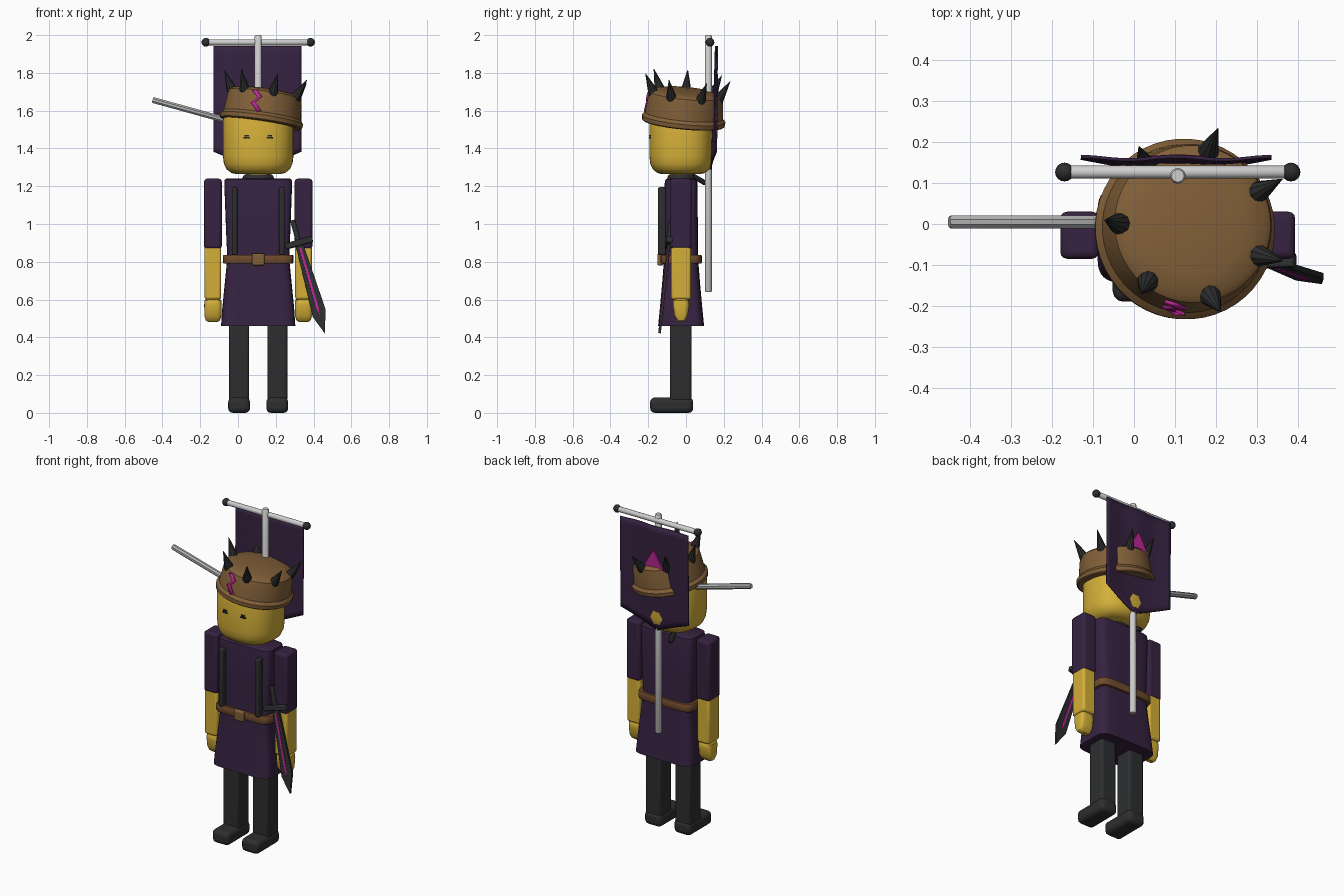
import bpy, bmesh
from math import sin, cos, pi, radians, sqrt, copysign
from mathutils import Matrix, Vector

cube = bpy.data.objects.get("Cube")
if cube:
    bpy.data.objects.remove(cube, do_unlink=True)

CX, CY = 0.107, -0.026      # body axis
parts = []


def material(name, r, g, b):
    m = bpy.data.materials.new(name)
    m.use_nodes = True
    m.diffuse_color = (r, g, b, 1)
    m.node_tree.nodes["Principled BSDF"].inputs["Base Color"].default_value = (r, g, b, 1)
    return m


PURPLE = material("dark purple cloth", 0.037, 0.016, 0.052)
YELLOW = material("yellow skin", 0.66, 0.43, 0.04)
BROWN = material("brown leather", 0.22, 0.115, 0.04)
BELT = material("belt brown", 0.16, 0.07, 0.025)
BLACK = material("charcoal", 0.026, 0.027, 0.028)
GREY = material("light metal", 0.62, 0.62, 0.62)
STEEL = material("dull metal", 0.45, 0.45, 0.45)
MAGENTA = material("magenta", 0.5, 0.02, 0.31)


def finish(name, bm, mat, matrix=None):
    bmesh.ops.recalc_face_normals(bm, faces=bm.faces)
    if matrix:
        bm.transform(matrix)
    mesh = bpy.data.meshes.new(name)
    bm.to_mesh(mesh)
    bm.free()
    mesh.materials.append(mat)
    ob = bpy.data.objects.new(name, mesh)
    bpy.context.collection.objects.link(ob)
    parts.append(ob)
    return ob


def loft(name, mat, sections, power=2.0, sides=32, matrix=None):
    """Stack of superellipse sections (z, half x, half y), capped at both ends."""
    bm = bmesh.new()
    rings = []
    for z, hx, hy in sections:
        ring = []
        for i in range(sides):
            a = 2 * pi * (i + 0.5) / sides
            x = copysign(abs(cos(a)) ** (2 / power), cos(a))
            y = copysign(abs(sin(a)) ** (2 / power), sin(a))
            ring.append(bm.verts.new((x * hx, y * hy, z)))
        rings.append(ring)
    for low, high in zip(rings, rings[1:]):
        for i in range(sides):
            j = (i + 1) % sides
            bm.faces.new((low[i], low[j], high[j], high[i]))
    bm.faces.new(rings[0])
    bm.faces.new(rings[-1])
    return finish(name, bm, mat, matrix)


def box(name, mat, lo, hi, bevel=0.0, matrix=None):
    bm = bmesh.new()
    bmesh.ops.create_cube(bm, size=1)
    lo, hi = Vector(lo), Vector(hi)
    bm.transform(Matrix.Translation((lo + hi) / 2) @ Matrix.Diagonal((*(hi - lo), 1)))
    ob = finish(name, bm, mat, matrix)
    if bevel:
        mod = ob.modifiers.new("rounding", "BEVEL")
        mod.width, mod.segments = bevel, 3
    return ob


def along(a, b):
    a, b = Vector(a), Vector(b)
    return Matrix.Translation(a) @ (b - a).to_track_quat("Z", "Y").to_matrix().to_4x4()


def rod(name, mat, a, b, r, sides=16):
    length = (Vector(b) - Vector(a)).length
    return loft(name, mat, [(0, r * 0.8, r * 0.8), (0.006, r, r), (length - 0.006, r, r),
                            (length, r * 0.8, r * 0.8)], sides=sides, matrix=along(a, b))


def plate(name, mat, outline, thick, matrix):
    """Flat outline in x/z, extruded along y about the middle."""
    bm = bmesh.new()
    face = bm.faces.new([bm.verts.new((x, -thick / 2, z)) for x, z in outline])
    new = bmesh.ops.extrude_face_region(bm, geom=[face])["geom"]
    bmesh.ops.translate(bm, vec=(0, thick, 0), verts=[v for v in new if isinstance(v, bmesh.types.BMVert)])
    return finish(name, bm, mat, matrix)


body = Matrix.Translation((CX, CY, 0))

# Legs, feet, arms and straps on both sides
for side, s in (("right", -1), ("left", 1)):
    x = CX + s * 0.101
    box(side + "_foot", BLACK, (x - 0.058, -0.19, 0), (x + 0.058, 0.038, 0.082), 0.025)
    box(side + "_leg", BLACK, (x - 0.053, -0.085, 0.06), (x + 0.053, 0.03, 0.62), 0.014)
    x = CX + s * 0.24
    box(side + "_sleeve", PURPLE, (x - 0.047, -0.085, 0.868), (x + 0.047, 0.03, 1.24), 0.016)
    box(side + "_forearm", YELLOW, (x - 0.044, -0.08, 0.6), (x + 0.044, 0.026, 0.885), 0.014)
    loft(side + "_hand", YELLOW, [(0.482, 0.026, 0.012), (0.49, 0.038, 0.022), (0.515, 0.045, 0.036),
                                  (0.57, 0.046, 0.044), (0.595, 0.045, 0.042), (0.605, 0.036, 0.034)],
         power=4, matrix=Matrix.Translation((x, CY, 0)))
    x = CX + s * 0.125
    box(side + "_strap", BLACK, (x - 0.015, -0.149, 0.835), (x + 0.015, -0.105, 1.195), 0.01)

# Tunic with flared skirt, belt and buckle
loft("tunic", PURPLE, [(0.46, 0.197, 0.122), (0.55, 0.191, 0.113), (0.68, 0.178, 0.101),
                       (0.82, 0.164, 0.09), (0.95, 0.17, 0.089), (1.215, 0.18, 0.087),
                       (1.235, 0.177, 0.083), (1.242, 0.166, 0.072)], power=6, matrix=body)
loft("belt", BELT, [(0.79, 0.183, 0.106), (0.797, 0.187, 0.11), (0.83, 0.187, 0.11),
                    (0.837, 0.183, 0.106)], power=6, matrix=body)
box("belt_buckle", BROWN, (CX - 0.033, -0.152, 0.781), (CX + 0.033, -0.12, 0.843), 0.008)

# Neck, collar and the small hilt behind it
loft("neck", YELLOW, [(1.2, 0.065, 0.06), (1.29, 0.065, 0.06)], matrix=body)
loft("collar", BLACK, [(1.235, 0.085, 0.075), (1.25, 0.082, 0.072), (1.262, 0.072, 0.064)], matrix=body)
rod("back_hilt", BLACK, (0.06, 0.01, 1.27), (0.035, 0.105, 1.215), 0.014, 8)

# Head and eyes
loft("head", YELLOW, [(1.264, 0.115, 0.1), (1.27, 0.142, 0.126), (1.29, 0.168, 0.15),
                      (1.32, 0.182, 0.164), (1.36, 0.187, 0.168), (1.55, 0.187, 0.168),
                      (1.6, 0.175, 0.155), (1.63, 0.13, 0.115)], power=2.4, sides=48, matrix=body)
for side, s in (("right", -1), ("left", 1)):
    x = CX + s * 0.061
    for dz in (0, 0.012):
        box(side + "_eye", BLACK, (x - 0.017 + dz / 2, -0.196, 1.452 + dz),
            (x + 0.017 - dz / 2, -0.188, 1.46 + dz))

# Tilted cap with its brim, ring of spikes and zigzag mark
cap = (Matrix.Translation((0.121, -0.015, 1.53)) @ Matrix.Rotation(radians(8.2), 4, "Y")
       @ Matrix.Rotation(radians(-5.5), 4, "X"))
cap_profile = [(0, 0.212), (0.006, 0.22), (0.028, 0.222), (0.038, 0.214), (0.045, 0.207),
               (0.14, 0.198), (0.158, 0.193), (0.17, 0.178), (0.18, 0.13), (0.186, 0.05)]
loft("cap", BROWN, [(z, r, r) for z, r in cap_profile], sides=48, matrix=cap)
for k in range(7):
    a = pi + k * 2 * pi / 7
    base = (0.158 * cos(a), 0.158 * sin(a), 0.118)
    tip = (0.23 * cos(a), 0.23 * sin(a), 0.255)
    loft("cap_spike", BLACK, [(0, 0.012, 0.012), (0.015, 0.024, 0.024), (0.045, 0.028, 0.028),
                              (0.075, 0.021, 0.021), (0.156, 0.0015, 0.0015)],
         sides=10, matrix=cap @ along(base, tip))
bm = bmesh.new()
rows = []
for x, z in ((-0.06, 0.155), (-0.026, 0.122), (-0.056, 0.088), (-0.018, 0.045)):
    rows.append([bm.verts.new((x + d, -sqrt((0.213 - 0.07 * z) ** 2 - (x + d) ** 2), z + e))
                 for d, e in ((-0.011, -0.004), (0.011, 0.004))])
for p, q in zip(rows, rows[1:]):
    bm.faces.new((p[0], p[1], q[1], q[0]))
mark = finish("cap_zigzag", bm, MAGENTA, cap)
mod = mark.modifiers.new("thickness", "SOLIDIFY")
mod.thickness, mod.offset = 0.009, 0

# Rod stuck into the side of the head
rod("side_rod", STEEL, (-0.452, 0.005, 1.657), (0.0, 0.005, 1.532), 0.017, 8)

# Banner pole and crossbar with dark knobs
rod("banner_pole", GREY, (CX, 0.118, 0.64), (CX, 0.118, 2.0), 0.019)
rod("banner_crossbar", GREY, (-0.17, 0.127, 1.962), (0.384, 0.127, 1.962), 0.016)
for x in (-0.17, 0.384):
    bm = bmesh.new()
    bmesh.ops.create_uvsphere(bm, u_segments=16, v_segments=10, radius=0.023)
    finish("crossbar_knob", bm, BLACK, Matrix.Translation((x, 0.127, 1.962)))

# Hanging cloth, sagging inward toward its pointed lower edge
bm = bmesh.new()
bmesh.ops.create_grid(bm, x_segments=24, y_segments=16, size=0.5)
for v in bm.verts:
    u, t = v.co.x * 2, 0.5 - v.co.y
    drop = 0.56 + 0.1 * (1 - abs(u))
    y = 0.161 - 0.029 * t * cos(u * pi / 2) + 0.004 * cos(u * 2 * pi) * (1 - t)
    v.co = (0.103 + u * 0.233, y, 1.943 - t * drop)
cloth = finish("banner_cloth", bm, PURPLE)
mod = cloth.modifiers.new("thickness", "SOLIDIFY")
mod.thickness, mod.offset = 0.008, 0
plate("banner_diamond", MAGENTA, [(0, 0.12), (-0.07, 0), (0, -0.13), (0.07, 0)], 0.009,
      Matrix.Translation((CX, 0.162, 1.675)) @ Matrix.Rotation(radians(-2), 4, "X"))

# Sword hanging at the left hip
sword = (Matrix.Translation((0.322, -0.09, 0.9)) @ Matrix.Rotation(radians(-6), 4, "X")
         @ Matrix.Rotation(radians(-15.5), 4, "Y"))
plate("sword_blade", BLACK, [(-0.02, 0), (0.02, 0), (0.042, -0.38), (0.004, -0.5), (-0.034, -0.4)],
      0.014, sword)
plate("sword_stripe", MAGENTA, [(-0.006, -0.03), (0.006, -0.03), (0.009, -0.36), (0.003, -0.4),
                                (-0.004, -0.36)], 0.02, sword)
box("sword_guard", BLACK, (-0.075, -0.018, -0.016), (0.075, 0.018, 0.016), 0.006, sword)
box("sword_grip", BLACK, (-0.013, -0.013, 0.01), (0.013, 0.013, 0.125), 0.005, sword)

# Smooth shading with sharp edges kept
bpy.ops.object.select_all(action="DESELECT")
for ob in parts:
    ob.select_set(True)
bpy.context.view_layer.objects.active = parts[0]
bpy.ops.object.shade_smooth_by_angle(angle=radians(35))
